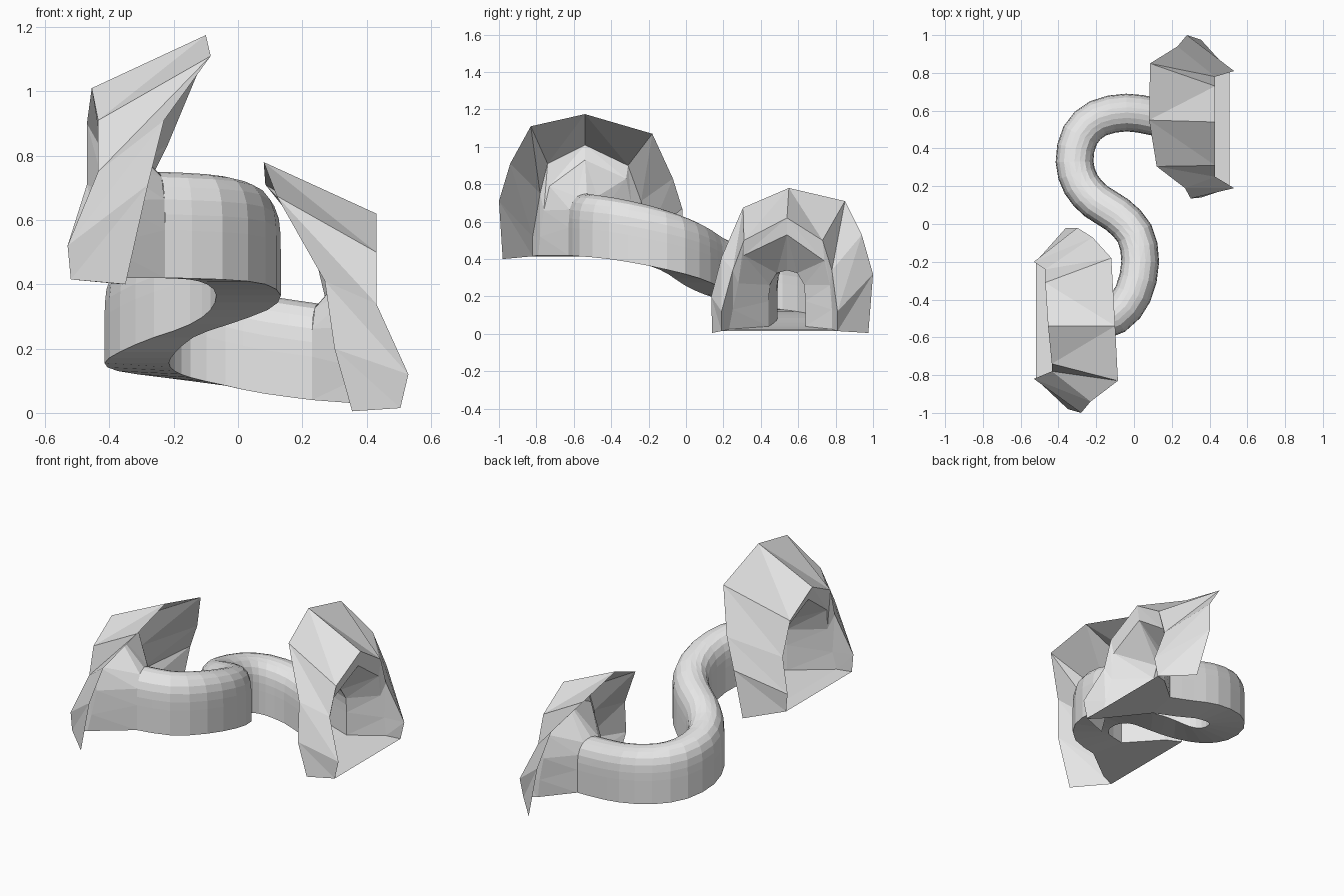
import bpy, bmesh
from mathutils import Vector

if "Cube" in bpy.data.objects:
    bpy.data.objects.remove(bpy.data.objects["Cube"])

grey = bpy.data.materials.new("concrete grey")
grey.diffuse_color = (0.8, 0.8, 0.8, 1)
grey.use_nodes = True
grey.node_tree.nodes["Principled BSDF"].inputs["Base Color"].default_value = grey.diffuse_color


def skin(name, rings, floor_from):
    """Loft open rings; a floor strip closes the rings from floor_from on."""
    bm = bmesh.new()
    vs = [[bm.verts.new(p) for p in r] for r in rings]
    for i in range(len(vs) - 1):
        a, b = vs[i], vs[i + 1]
        n = len(a)
        for k in range(n - 1):
            # diagonals fan down from the crown on both sides
            if k < n // 2:
                tris = (a[k], a[k + 1], b[k]), (a[k + 1], b[k + 1], b[k])
            else:
                tris = (a[k], b[k + 1], b[k]), (a[k], a[k + 1], b[k + 1])
            for t in tris:
                bm.faces.new(t)
        if i >= floor_from:
            bm.faces.new((a[-1], a[0], b[0], b[-1]))
    bmesh.ops.recalc_face_normals(bm, faces=bm.faces)
    me = bpy.data.meshes.new(name)
    bm.to_mesh(me)
    bm.free()
    me.materials.append(grey)
    ob = bpy.data.objects.new(name, me)
    bpy.context.collection.objects.link(ob)
    return ob


# Tunnel floor centreline, descending in an S
PATH = [Vector(p) for p in (
    (-.25, -.53, .42), (-.10, -.485, .415), (-.005, -.37, .40), (.033, -.2, .365),
    (.003, -.05, .32), (-.09, .05, .275), (-.2, .12, .235), (-.28, .21, .19),
    (-.315, .33, .155), (-.285, .47, .13), (-.19, .56, .11), (-.04, .59, .085),
    (.1, .57, .06), (.25, .54, .04))]
# Arched section: (sideways, height) as fractions of half width and height
HALF = [(-1, 0), (-1, .25), (-1, .45), (-.99, .6), (-.94, .74),
        (-.8, .86), (-.56, .95), (-.28, .985), (0, 1)]
ARCH = HALF + [(-u, v) for u, v in reversed(HALF[:-1])]


def spline(pts, steps):
    """Catmull-Rom points through the control points."""
    ext = [2 * pts[0] - pts[1]] + pts + [2 * pts[-1] - pts[-2]]
    out = []
    for i in range(len(pts) - 1):
        a, b, c, d = ext[i:i + 4]
        for s in range(steps):
            t = s / steps
            out.append(.5 * (2 * b + (c - a) * t + (2 * a - 5 * b + 4 * c - d) * t * t
                             + (3 * b - a - 3 * c + d) * t ** 3))
    return out + [pts[-1]]


centre = spline(PATH, 2)
tunnel_rings = []
for i, p in enumerate(centre):
    d = centre[min(i + 1, len(centre) - 1)] - centre[max(i - 1, 0)]
    side = Vector((-d.y, d.x, 0)).normalized()
    h = .33 - .03 * i / (len(centre) - 1)
    tunnel_rings.append([p + side * (u * .1) + Vector((0, 0, v * h)) for u, v in ARCH])
skin("tunnel", tunnel_rings, 0)

# Upper entrance: flared outer edge, mouth rim, throat
outer = [(-.35, -.98, .40), (-.28, -1, .71), (-.23, -.94, .91), (-.085, -.83, 1.11),
         (-.10, -.54, 1.175), (-.12, -.18, 1.07), (-.22, -.07, .83), (-.30, -.02, .67),
         (-.36, -.02, .40)]
rim = [(-.52, -.82, .415), (-.53, -.82, .52), (-.435, -.78, .75), (-.435, -.74, .91),
       (-.455, -.54, 1.01), (-.47, -.31, .90), (-.47, -.24, .71), (-.53, -.20, .52),
       (-.52, -.20, .415)]
throat = [(-.44, -.79, .42), (-.42, -.78, .52), (-.40, -.76, .66), (-.42, -.73, .79),
          (-.43, -.54, .93), (-.43, -.32, .83), (-.41, -.29, .68), (-.42, -.26, .52),
          (-.44, -.25, .42)]
skin("upper_entrance", [outer, rim, throat, tunnel_rings[0][::2]], 1)

# Lower entrance, narrower on the side nearer the middle
outer = [(.355, .14, .005), (.30, .135, .2), (.27, .19, .41), (.12, .305, .675),
         (.08, .55, .78), (.085, .85, .71), (.23, .94, .53), (.28, 1, .32),
         (.355, .975, .005)]
rim = [(.505, .19, .015), (.53, .19, .12), (.43, .25, .34), (.43, .31, .50),
       (.43, .54, .62), (.43, .73, .50), (.43, .78, .34), (.53, .81, .12),
       (.505, .81, .015)]
throat = [(.43, .23, .025), (.42, .25, .13), (.40, .28, .27), (.41, .31, .42),
          (.415, .54, .53), (.41, .74, .39), (.40, .77, .26), (.42, .78, .13),
          (.43, .78, .025)]
skin("lower_entrance", [outer, rim, throat, tunnel_rings[-1][::2]], 1)
